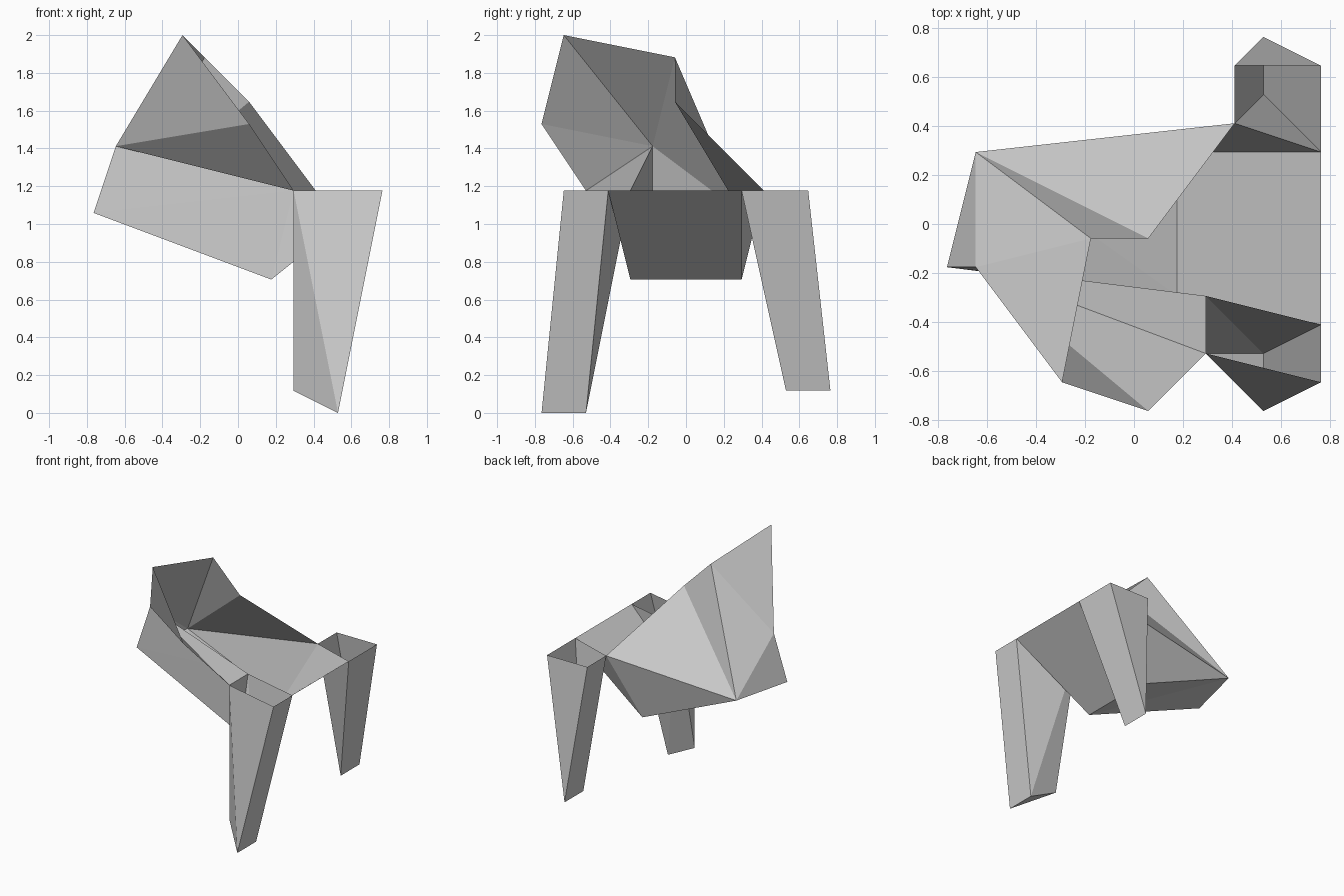
import bpy
import bmesh

UNIT = 2 / 17  # lattice step shared by every corner

cube = bpy.data.objects.get("Cube")
if cube:
    bpy.data.objects.remove(cube, do_unlink=True)

grey = bpy.data.materials.new("plain grey")
grey.use_nodes = True
shade = (0.6, 0.6, 0.6, 1)
grey.diffuse_color = shade
grey.node_tree.nodes["Principled BSDF"].inputs["Base Color"].default_value = shade

# Corners in lattice steps, named by place
CORNERS = {
    # backrest
    "peak": (-2, -5, 17), "crest": (-1, 0, 16), "shoulder": (1, 0, 14), "wing": (1, -6, 13),
    # body
    "hip": (-5, -1, 12), "tail": (-5, 3, 9), "nose": (-6, -1, 9),
    "keel_rear": (2, 3, 6), "keel_front": (2, -2, 6), "rear_joint": (4, 4, 10),
    # front leg
    "front_joint": (3, -4, 10), "front_inner": (3, -2, 10),
    "front_out": (7, -5, 10), "front_in": (7, -3, 10),
    "front_heel": (3, -4, 1), "front_toe": (5, -6, 0), "front_sole": (5, -4, 0),
    # rear leg
    "rear_corner": (4, 6, 10), "rear_out": (7, 6, 10), "rear_in": (7, 3, 10),
    "rear_sole": (5, 5, 1), "rear_toe": (5, 7, 1),
}


def sheet_part(name, panels):
    """Build one folded-sheet part from panels listed by corner names."""
    bm = bmesh.new()
    verts = {}
    for panel in panels:
        for key in panel.split():
            if key not in verts:
                x, y, z = CORNERS[key]
                verts[key] = bm.verts.new(((x - 0.5) * UNIT, (y - 0.5) * UNIT, z * UNIT))
        bm.faces.new([verts[key] for key in panel.split()])
    bmesh.ops.recalc_face_normals(bm, faces=bm.faces)
    mesh = bpy.data.meshes.new(name)
    bm.to_mesh(mesh)
    bm.free()
    mesh.materials.append(grey)
    obj = bpy.data.objects.new(name, mesh)
    bpy.context.collection.objects.link(obj)
    return obj


# Open bowl and the folded back that rises from it
sheet_part("body_shell", [
    "front_in rear_in keel_rear keel_front",
    "rear_in rear_joint keel_rear",
    "rear_joint tail keel_rear",
    "tail keel_front keel_rear",
    "tail nose keel_front",
    "tail hip nose",
    "hip front_inner nose",
    "nose front_inner keel_front",
    "front_inner front_in keel_front",
    "hip front_joint front_inner",
    "hip wing front_joint",
    "hip peak wing",
    "hip crest peak",
    "hip tail crest",
    "tail shoulder crest",
    "tail rear_joint shoulder",
])

# Open-topped front leg with a three-cornered sole
sheet_part("front_leg", [
    "front_joint front_toe front_out",
    "front_joint front_heel front_toe",
    "front_out front_toe front_sole front_in",
    "front_in front_sole front_inner",
    "front_inner front_sole front_heel",
    "front_inner front_heel front_joint",
    "front_heel front_sole front_toe",
])

# Open-topped rear leg closing to a blade edge
sheet_part("rear_leg", [
    "rear_in rear_out rear_toe rear_sole",
    "rear_out rear_corner rear_toe",
    "rear_corner rear_sole rear_toe",
    "rear_corner rear_joint rear_sole",
    "rear_joint rear_in rear_sole",
])
